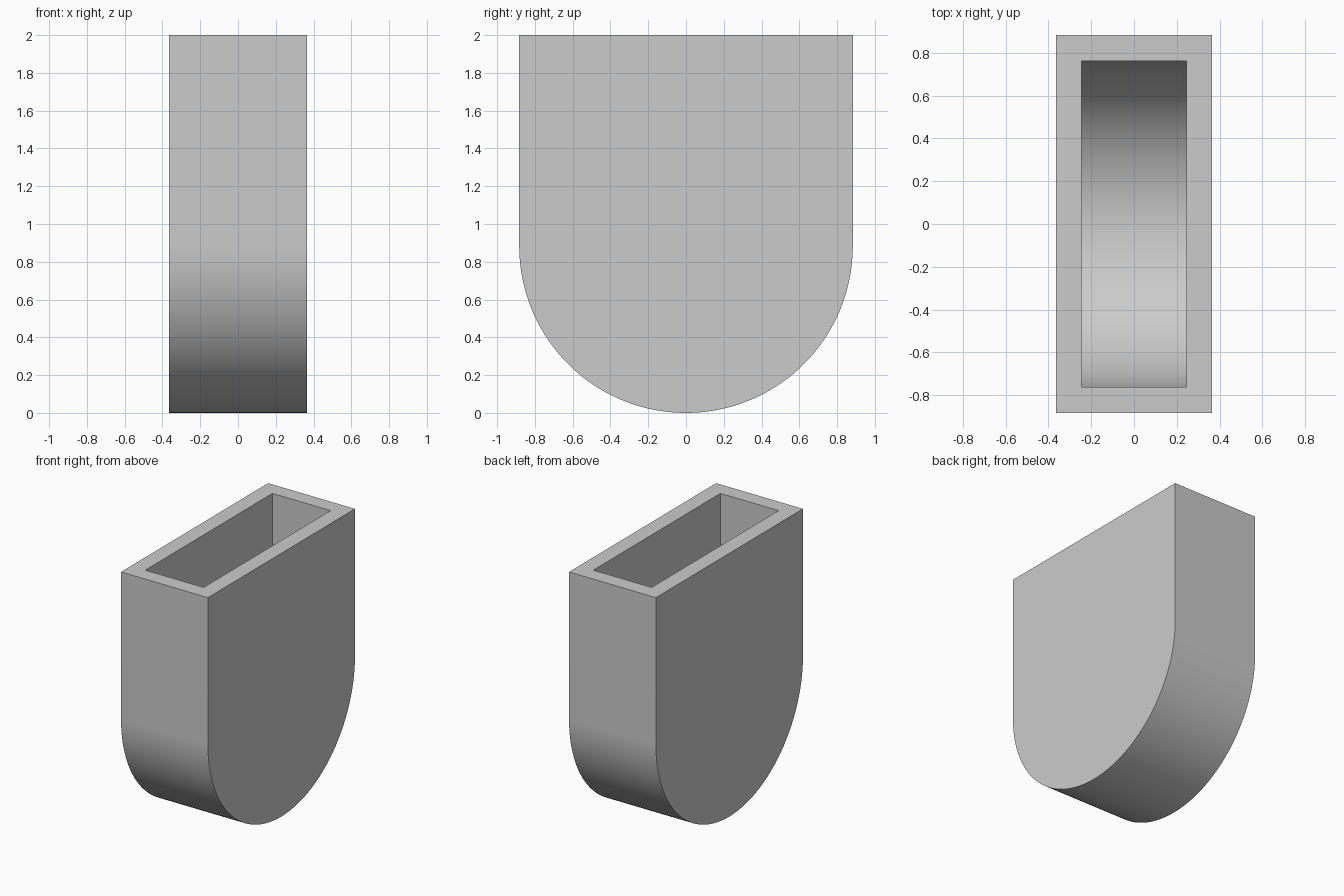
import bpy, bmesh, math

cube = bpy.data.objects.get("Cube")
if cube:
    bpy.data.objects.remove(cube, do_unlink=True)

HEIGHT = 2.0
RADIUS = 0.883
HALF_WIDTH = 0.365
WALL = 0.12
SEGMENTS = 96

grey = bpy.data.materials.new("plain grey")
grey.use_nodes = True
colour = (0.6, 0.6, 0.6, 1)
grey.diffuse_color = colour
grey.node_tree.nodes["Principled BSDF"].inputs["Base Color"].default_value = colour


def u_profile(radius):
    """Open U outline: straight sides joined by a half circle."""
    arc = [(-radius * math.cos(math.pi * i / SEGMENTS),
            RADIUS - radius * math.sin(math.pi * i / SEGMENTS))
           for i in range(SEGMENTS + 1)]
    return [(-radius, HEIGHT)] + arc + [(radius, HEIGHT)]


def u_shell(bm, radius, half_width):
    """Two flat U cheeks and the curved band between them, open at the top."""
    left, right = [[bm.verts.new((x, y, z)) for y, z in u_profile(radius)]
                   for x in (half_width, -half_width)]
    bm.faces.new(left)
    bm.faces.new(right[::-1])
    for i in range(len(left) - 1):
        bm.faces.new((left[i], right[i], right[i + 1], left[i + 1]))
    return [left[0], left[-1], right[-1], right[0]]


# Round-bottomed holder: outer shell, inner pocket and flat rim
bm = bmesh.new()
outer = u_shell(bm, RADIUS, HALF_WIDTH)
inner = u_shell(bm, RADIUS - WALL, HALF_WIDTH - WALL)
for i in range(4):
    j = (i + 1) % 4
    bm.faces.new((outer[i], outer[j], inner[j], inner[i]))
bmesh.ops.recalc_face_normals(bm, faces=bm.faces)

mesh = bpy.data.meshes.new("holder_body")
bm.to_mesh(mesh)
bm.free()
mesh.materials.append(grey)
holder = bpy.data.objects.new("holder_body", mesh)
bpy.context.collection.objects.link(holder)

# Smooth the curve, keep the edges crisp
bpy.ops.object.select_all(action="DESELECT")
holder.select_set(True)
bpy.context.view_layer.objects.active = holder
bpy.ops.object.shade_smooth_by_angle(angle=math.radians(30))
